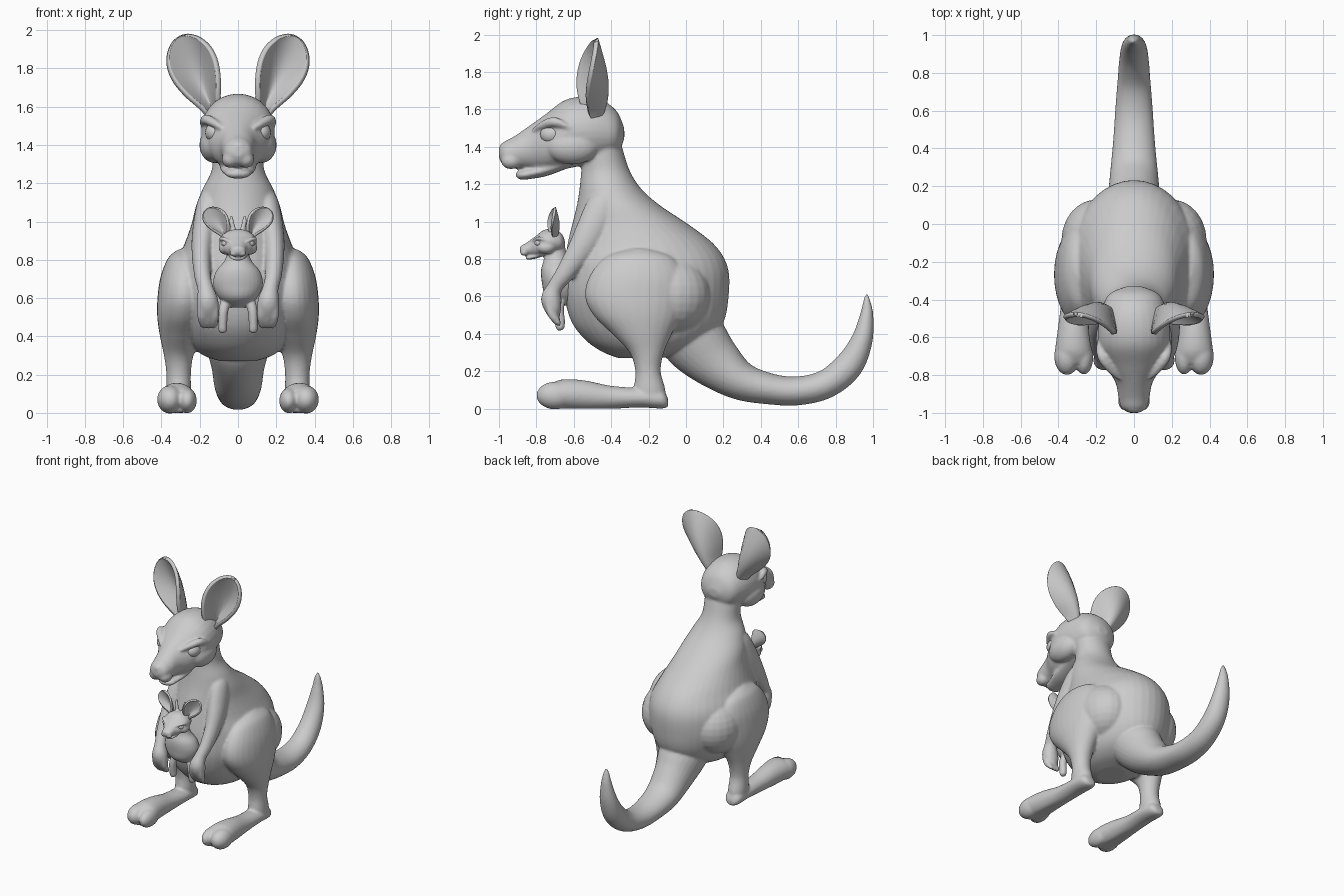
import bpy, bmesh, math
from mathutils import Vector, Matrix

I = Matrix.Identity(4)
FLIP = Matrix.Scale(-1, 4, (1, 0, 0))
SIDES = (I, FLIP)
Y, Z = Vector((0, 1, 0)), Vector((0, 0, 1))


def spline(pts, n):
    """Catmull-Rom through tuples of any length."""
    v = [Vector(p) for p in pts]
    out = []
    for i in range(len(v) - 1):
        a, b, c, d = v[max(i - 1, 0)], v[i], v[i + 1], v[min(i + 2, len(v) - 1)]
        for k in range(n):
            t = k / n
            out.append(0.5 * (2 * b + (c - a) * t + (2 * a - 5 * b + 4 * c - d) * t * t
                              + (3 * b - a - 3 * c + d) * t ** 3))
    return out + [v[-1]]


def loft(bm, secs, axis=None, tf=I, seg=28, n=5):
    """Skin ellipses (x, y, z, half width, half height) along a path."""
    s = spline(secs, n)
    pos = [Vector(p[:3]) for p in s]
    rings = []
    for i, p in enumerate(s):
        t = axis or (pos[min(i + 1, len(s) - 1)] - pos[max(i - 1, 0)]).normalized()
        side = Vector((1, 0, 0))
        side = (side - t * side.dot(t)).normalized()
        up = t.cross(side)
        ra, rb = max(p[3], .003), max(p[4], .003)
        ring = []
        for k in range(seg):
            a = 2 * math.pi * k / seg
            co = pos[i] + side * ra * math.cos(a) + up * rb * math.sin(a)
            co.z = max(co.z, 0.0)
            ring.append(bm.verts.new(tf @ co))
        rings.append(ring)
    for r, q in zip(rings, rings[1:]):
        for k in range(seg):
            j = (k + 1) % seg
            bm.faces.new((r[k], r[j], q[j], q[k]))
    bm.faces.new(rings[0])
    bm.faces.new(rings[-1])


def ball(bm, c, r, tf=I):
    m = tf @ Matrix.Translation(c) @ Matrix.Diagonal((*r, 1))
    bmesh.ops.create_uvsphere(bm, u_segments=24, v_segments=14, radius=1, matrix=m)


def finish(bm, name, voxel=0, smooth=4, thick=0):
    bmesh.ops.recalc_face_normals(bm, faces=bm.faces)
    for f in bm.faces:
        f.smooth = True
    me = bpy.data.meshes.new(name)
    bm.to_mesh(me)
    bm.free()
    ob = bpy.data.objects.new(name, me)
    bpy.context.collection.objects.link(ob)
    if thick:
        m = ob.modifiers.new("thickness", 'SOLIDIFY')
        m.thickness, m.offset = thick, 0
    if voxel:  # fuse overlapping volumes and soften the joints
        m = ob.modifiers.new("fuse", 'REMESH')
        m.mode, m.voxel_size, m.use_smooth_shade = 'VOXEL', voxel, True
        m = ob.modifiers.new("soften", 'SMOOTH')
        m.factor, m.iterations = 0.5, smooth
    return ob


def head(bm, tf):
    # skull and muzzle: y, bottom, top, half width
    prof = [(-.33, 1.44, 1.5, .04), (-.37, 1.36, 1.59, .13), (-.45, 1.32, 1.65, .17),
            (-.55, 1.30, 1.668, .19), (-.65, 1.28, 1.648, .188), (-.75, 1.265, 1.575, .15),
            (-.84, 1.28, 1.51, .098), (-.92, 1.285, 1.455, .082), (-.975, 1.30, 1.425, .066),
            (-1.0, 1.34, 1.385, .025)]
    loft(bm, [(0, y, (a + b) / 2, w, (b - a) / 2) for y, a, b, w in prof], Y, tf)
    # lower jaw and nose
    loft(bm, [(0, -.62, 1.32, .1, .03), (0, -.74, 1.28, .095, .035), (0, -.83, 1.258, .075, .03),
              (0, -.885, 1.248, .058, .024), (0, -.91, 1.25, .015, .01)], Y, tf)
    ball(bm, (0, -.965, 1.388), (.05, .036, .036), tf)
    for s in SIDES:
        # lip, cheek and brow ridge
        ball(bm, (.04, -.935, 1.325), (.045, .055, .045), tf @ s)
        ball(bm, (.12, -.61, 1.40), (.082, .14, .095), tf @ s)
        loft(bm, [(.08, -.82, 1.485, .01, .01), (.125, -.765, 1.515, .024, .022),
                  (.17, -.70, 1.533, .026, .026), (.188, -.62, 1.50, .01, .01)], None, tf @ s, 12)


def eyes(bm, tf):
    for s in SIDES:
        ball(bm, (.122, -.715, 1.465), (.05, .065, .052), tf @ s)


def ears(bm, tf):
    # cupped leaf opening to the front
    width = spline([(0, .03), (.15, .05), (.35, .092), (.55, .119), (.72, .12), (.86, .096),
                    (.95, .06), (.99, .026), (1, .006)], 4)
    for s in SIDES:
        rows = []
        for t, w in width:
            row = []
            for k in range(13):
                u = math.sin((k / 6 - 1) * math.pi / 2)
                arch = math.sin(math.pi * min(t, 1) ** .8)
                x = .12 + .185 * t + .9 * w * u
                z = 1.555 + .412 * t - .43 * w * u
                y = -.465 + .045 * arch - .015 * t - (.05 * (1 - t) + .10 * arch) * (1 - .2 * u) * u * u
                row.append(bm.verts.new(tf @ s @ Vector((x, y, z))))
            rows.append(row)
        for a, b in zip(rows, rows[1:]):
            for k in range(12):
                bm.faces.new((a[k], a[k + 1], b[k + 1], b[k]))


# torso: z, front, back, half width
body = bmesh.new()
torso = [(.27, -.36, -.14, .09), (.30, -.44, 0, .18), (.36, -.53, .12, .25), (.46, -.61, .2, .30),
         (.6, -.65, .228, .34), (.75, -.65, .225, .335), (.87, -.635, .158, .285), (.98, -.61, .02, .245),
         (1.08, -.585, -.13, .22), (1.17, -.57, -.235, .185), (1.27, -.56, -.30, .137),
         (1.4, -.55, -.342, .13), (1.5, -.52, -.37, .11)]
loft(body, [(0, (a + b) / 2, z, w, (b - a) / 2) for z, a, b, w in torso], Z, seg=40)
# tail
loft(body, [(0, -.05, .48, .2, .16), (0, .05, .36, .17, .175), (0, .155, .25, .14, .145),
            (0, .29, .15, .125, .105), (0, .45, .105, .11, .083), (0, .6, .095, .1, .077),
            (0, .75, .132, .088, .077), (0, .87, .23, .078, .077), (0, .94, .365, .065, .058),
            (0, .966, .5, .04, .036), (0, .967, .58, .022, .018), (0, .966, .615, .006, .006)])
head(body, I)
for s in SIDES:
    # rump filling behind the thigh
    ball(body, (.2, -.09, .61), (.185, .22, .21), s)
    # thigh and shin
    loft(body, [(.28, -.25, .855, .03, .05), (.28, -.25, .81, .085, .18), (.28, -.26, .71, .125, .255),
                (.283, -.27, .6, .138, .27), (.29, -.26, .5, .132, .235), (.3, -.235, .4, .108, .16),
                (.31, -.21, .3, .077, .092), (.31, -.203, .2, .064, .068), (.31, -.195, .1, .066, .085),
                (.31, -.195, .03, .06, .08)], Z, s)
    # long foot
    loft(body, [(.31, -.095, .03, .03, .02), (.31, -.13, .05, .062, .05), (.31, -.25, .058, .07, .052),
                (.315, -.4, .06, .07, .062), (.32, -.55, .072, .083, .08), (.32, -.67, .075, .098, .08),
                (.32, -.74, .062, .095, .06)], Y, s)
    # toes
    ball(body, (.355, -.70, .07), (.068, .10, .074), s)
    ball(body, (.265, -.70, .064), (.05, .098, .066), s)
    # forelimb and paw
    loft(body, [(.13, -.40, 1.15, .05, .05), (.15, -.44, 1.08, .066, .09), (.178, -.51, .94, .062, .085),
                (.19, -.575, .83, .052, .068), (.185, -.65, .72, .044, .05), (.17, -.70, .65, .042, .042),
                (.16, -.72, .59, .056, .055), (.155, -.71, .53, .054, .045), (.15, -.695, .48, .025, .02)],
         None, s, 20)
    for dx in (-.036, 0, .036):
        loft(body, [(.158 + dx, -.735, .57, .02, .02), (.156 + dx, -.72, .51, .022, .024),
                    (.154 + dx * .8, -.685, .46, .018, .018), (.152 + dx * .7, -.67, .445, .006, .006)],
             None, s, 12)
finish(body, "body", .009, 6)

# young one peeking out of the pouch reuses the head shapes at a smaller scale
SMALL = (Matrix.Translation((0, -.745, .88)) @ Matrix.Diagonal((.5, .36, .37, 1))
         @ Matrix.Translation((0, .6, -1.45)))
for prefix, tf, thick in (("adult", I, .026), ("baby", SMALL, .014)):
    bm = bmesh.new()
    ears(bm, tf)
    finish(bm, prefix + "_ears", thick=thick)
    bm = bmesh.new()
    eyes(bm, tf)
    finish(bm, prefix + "_eyes")

baby = bmesh.new()
head(baby, SMALL)
loft(baby, [(0, -.64, .55, .04, .04), (0, -.665, .6, .1, .085), (0, -.675, .67, .13, .095),
            (0, -.685, .74, .115, .09), (0, -.695, .80, .068, .065), (0, -.70, .88, .05, .05)], Z)
for s in SIDES:
    # hanging legs and tufts between the ears
    loft(baby, [(.05, -.66, .62, .03, .03), (.075, -.68, .54, .026, .028), (.08, -.675, .47, .024, .028),
                (.08, -.672, .43, .022, .022), (.08, -.67, .418, .008, .008)], None, s, 14)
    loft(baby, [(.02, -.70, .94, .014, .014), (.032, -.70, .99, .013, .013),
                (.036, -.69, 1.03, .007, .007)], None, s, 10)
finish(baby, "baby_body", .006, 3)
